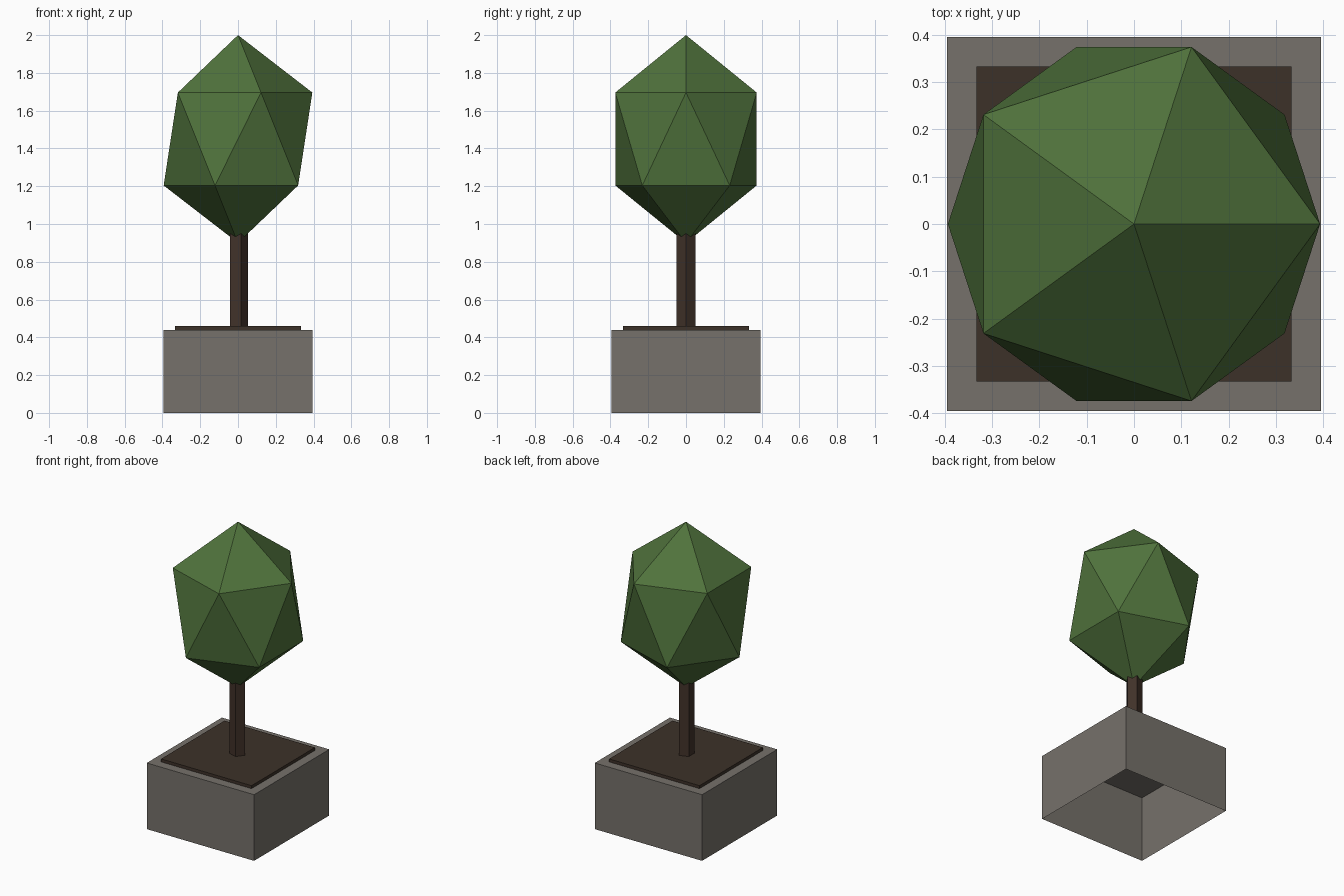
import bpy, bmesh
from math import cos, sin, pi
from mathutils import Matrix

if "Cube" in bpy.data.objects:
    bpy.data.objects.remove(bpy.data.objects["Cube"])


def finish(name, bm, color):
    bmesh.ops.recalc_face_normals(bm, faces=bm.faces)
    mesh = bpy.data.meshes.new(name)
    bm.to_mesh(mesh)
    bm.free()
    mat = bpy.data.materials.new(name + "_color")
    mat.diffuse_color = (*color, 1)
    mat.use_nodes = True
    mat.node_tree.nodes["Principled BSDF"].inputs["Base Color"].default_value = mat.diffuse_color
    mesh.materials.append(mat)
    obj = bpy.data.objects.new(name, mesh)
    bpy.context.collection.objects.link(obj)
    return obj


def open_prism(name, sides, radius, start, z0, z1, color):
    """Straight prism with a top cap and an open underside."""
    bm = bmesh.new()
    angles = [start + 2 * pi * i / sides for i in range(sides)]
    low, high = ([bm.verts.new((radius * cos(a), radius * sin(a), z)) for a in angles]
                 for z in (z0, z1))
    for i in range(sides):
        j = (i + 1) % sides
        bm.faces.new((low[i], low[j], high[j], high[i]))
    bm.faces.new(high)
    return finish(name, bm, color)


ROOT2 = 2 ** 0.5

# Stone planter, hollow from below
open_prism("planter", 4, 0.395 * ROOT2, pi / 4, 0.0, 0.44, (0.18, 0.165, 0.145))

# Soil slab on top
open_prism("soil", 4, 0.333 * ROOT2, pi / 4, 0.44, 0.46, (0.046, 0.031, 0.022))

# Five-sided trunk
open_prism("trunk", 5, 0.052, 0.0, 0.46, 0.95, (0.052, 0.031, 0.022))

# Stretched icosahedron crown
bm = bmesh.new()
bmesh.ops.create_icosphere(
    bm, subdivisions=1, radius=1.0,
    matrix=Matrix.Translation((0, 0, 1.45)) @ Matrix.Diagonal((0.44, 0.44, 0.55, 1)))
finish("foliage", bm, (0.08, 0.17, 0.045))
